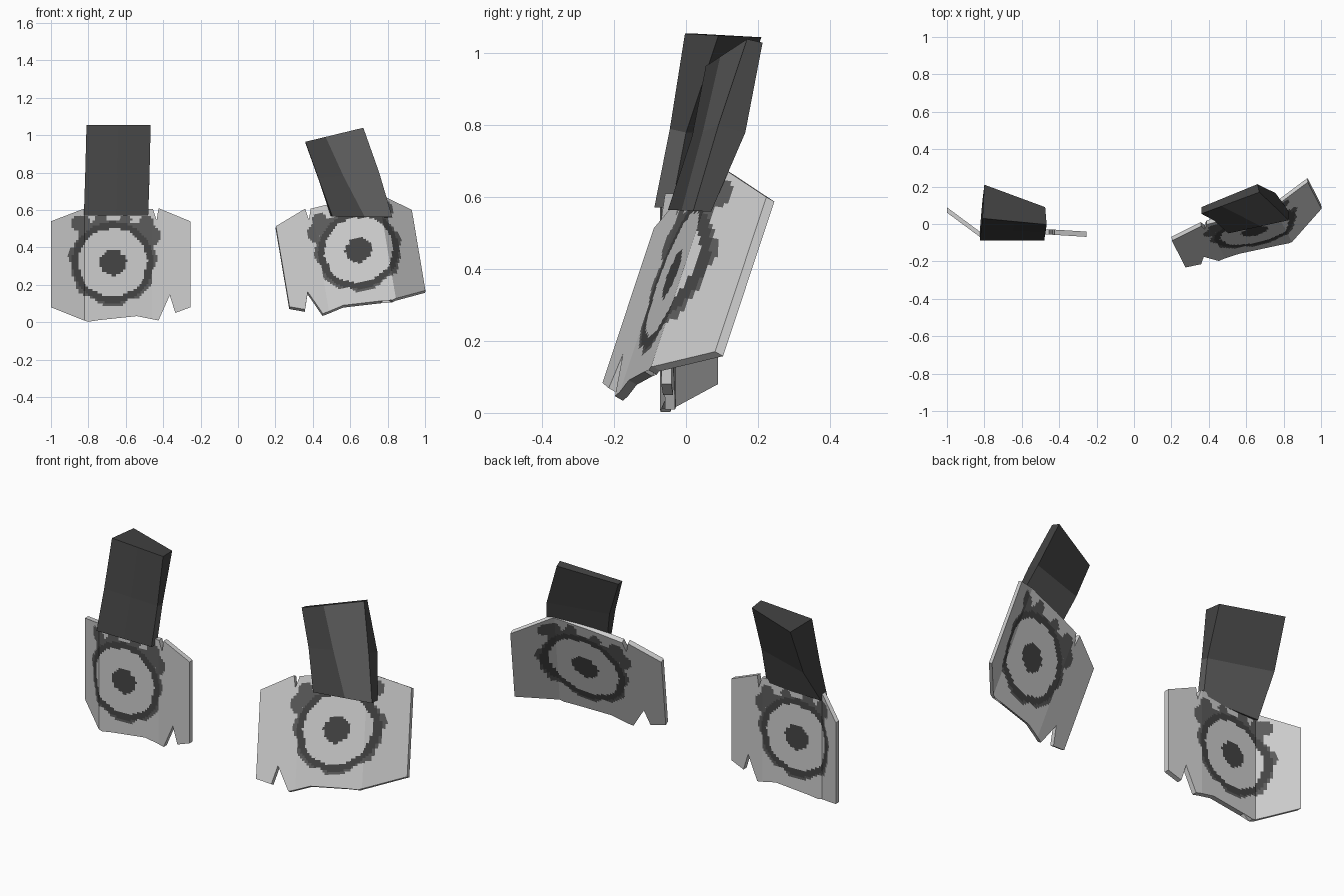
import bpy, bmesh, math
from mathutils import Vector

if "Cube" in bpy.data.objects:
    bpy.data.objects.remove(bpy.data.objects["Cube"])


def mat(name, v):
    m = bpy.data.materials.new(name)
    m.diffuse_color = (v, v, v, 1)
    m.use_nodes = True
    m.node_tree.nodes["Principled BSDF"].inputs["Base Color"].default_value = m.diffuse_color
    return m


PLATE = mat("pale grey", 0.62)
MARK = mat("dark grey marking", 0.06)
SMUDGE = mat("mid grey smudge", 0.11)
BOX = mat("charcoal", 0.055)
BOX_LIGHT = mat("worn charcoal", 0.11)


def finish(bm, name, mats):
    bmesh.ops.recalc_face_normals(bm, faces=bm.faces)
    me = bpy.data.meshes.new(name)
    bm.to_mesh(me)
    bm.free()
    for m in mats:
        me.materials.append(m)
    ob = bpy.data.objects.new(name, me)
    bpy.context.collection.objects.link(ob)
    return ob


# torn plate outline (x, z)
OUTLINE = [(-1, .54), (-.83, .605), (-.62, .61), (-.455, .605), (-.435, .545), (-.425, .61),
           (-.255, .54), (-.255, .08), (-.335, .05), (-.365, .145), (-.425, .01),
           (-.54, .033), (-.74, .012), (-.765, .033), (-.80, .003), (-.825, .01), (-1, .08)]


def fold_y(x):
    # plate bends back at the outer wing
    pts = [(-1.0, .075), (-.82, -.058), (-.46, -.042), (-.25, -.055)]
    for (x0, y0), (x1, y1) in zip(pts, pts[1:]):
        if x <= x1 + 1e-6:
            return y0 + (y1 - y0) * (x - x0) / (x1 - x0)
    return pts[-1][1]


def paint(x, z):
    # target with wobbling ring, centre dot and upper smudges
    dx, dz = x + .67, z - .32
    r, a = math.hypot(dx, dz), math.atan2(dz, dx)
    w = .008 * math.sin(7 * a) + .005 * math.sin(13 * a + 1)
    if r < .07 + .5 * w:
        return 1
    if .183 + .4 * w < r < .217:
        return 1
    if .2 < r < .23 + w:
        return 2
    for cx, cz, rx, rz in ((-.84, .53, .055, .045), (-.80, .485, .05, .05), (-.73, .555, .03, .045),
                           (-.49, .51, .045, .06), (-.445, .46, .03, .045), (-.60, .55, .03, .03)):
        if ((x - cx) / rx) ** 2 + ((z - cz) / rz) ** 2 < 1 and r > .2:
            return 2
    return 0


def plate(name, place):
    bm = bmesh.new()
    bm.faces.new([bm.verts.new((x, 0, z)) for x, z in OUTLINE])
    bmesh.ops.triangulate(bm, faces=bm.faces[:])

    def cut(co, no):
        bmesh.ops.bisect_plane(bm, geom=bm.verts[:] + bm.edges[:] + bm.faces[:],
                               plane_co=co, plane_no=no, dist=1e-5)
    for x in (-.82, -.46):
        cut((x, 0, 0), (1, 0, 0))
    # fine cells only where the target is painted
    n = 40
    for i in range(n + 1):
        cut((-.915 + .5 * i / n, 0, 0), (1, 0, 0))
        cut((0, 0, .075 + .52 * i / n), (0, 0, 1))
    for f in bm.faces:
        c = f.calc_center_median()
        f.material_index = paint(c.x, c.z)
    ext = bmesh.ops.extrude_face_region(bm, geom=bm.faces[:], use_keep_orig=True)
    back = {v for v in ext["geom"] if isinstance(v, bmesh.types.BMVert)}
    for f in bm.faces:
        if 0 < sum(v in back for v in f.verts) < len(f.verts):
            f.material_index = 0
    for v in bm.verts:
        x, z = v.co.x, v.co.z
        v.co = place(Vector((x, fold_y(x) + (.014 if v in back else -.014), z)))
    return finish(bm, name, [PLATE, MARK, SMUDGE])


def place_right(p):
    # mirrored, leaned back and turned
    return (Vector((.0325, -.275, -.072)) - p.x * Vector((.986, .283, .195))
            + p.y * Vector((-.06, .79, -.45)) + p.z * Vector((-.158, .31, .935)))


plate("left_plate", lambda p: p)
plate("right_plate", place_right)


def box(name, rings, splits, light):
    # bent box lofted through rings: front left, front right, back right, back left
    bm = bmesh.new()
    loops = []
    for ring, s in zip(rings, splits):
        a, b, c, d = map(Vector, ring)
        loops.append([bm.verts.new(p) for p in (a, a.lerp(b, s), b, c, d)])
    bm.faces.new(loops[0])
    bm.faces.new(loops[-1])
    for i, (lo, hi) in enumerate(zip(loops, loops[1:])):
        for k in range(5):
            j = (k + 1) % 5
            f = bm.faces.new((lo[k], lo[j], hi[j], hi[k]))
            f.material_index = int((i, k) in light)
    return finish(bm, name, [BOX, BOX_LIGHT])


box("left_box",
    [[(-.824, -.088, .572), (-.48, -.088, .572), (-.48, -.04, .572), (-.824, -.03, .572)],
     [(-.817, -.03, .79), (-.473, -.045, .79), (-.473, 0, .78), (-.812, .11, .78)],
     [(-.81, .03, 1.055), (-.467, -.003, 1.055), (-.475, .09, 1.05), (-.80, .21, 1.045)]],
    (.5, .5, .5), {(0, 2), (0, 3)})

box("right_box",
    [[(.505, -.05, .565), (.825, .02, .562), (.825, .07, .56), (.495, .0, .57)],
     [(.43, .017, .77), (.755, .09, .80), (.757, .165, .78), (.43, .07, .765)],
     [(.36, .055, .965), (.67, .17, 1.04), (.66, .213, 1.03), (.36, .09, .96)]],
    (.54, .41, .35), {(0, 1), (1, 1), (0, 3)})
